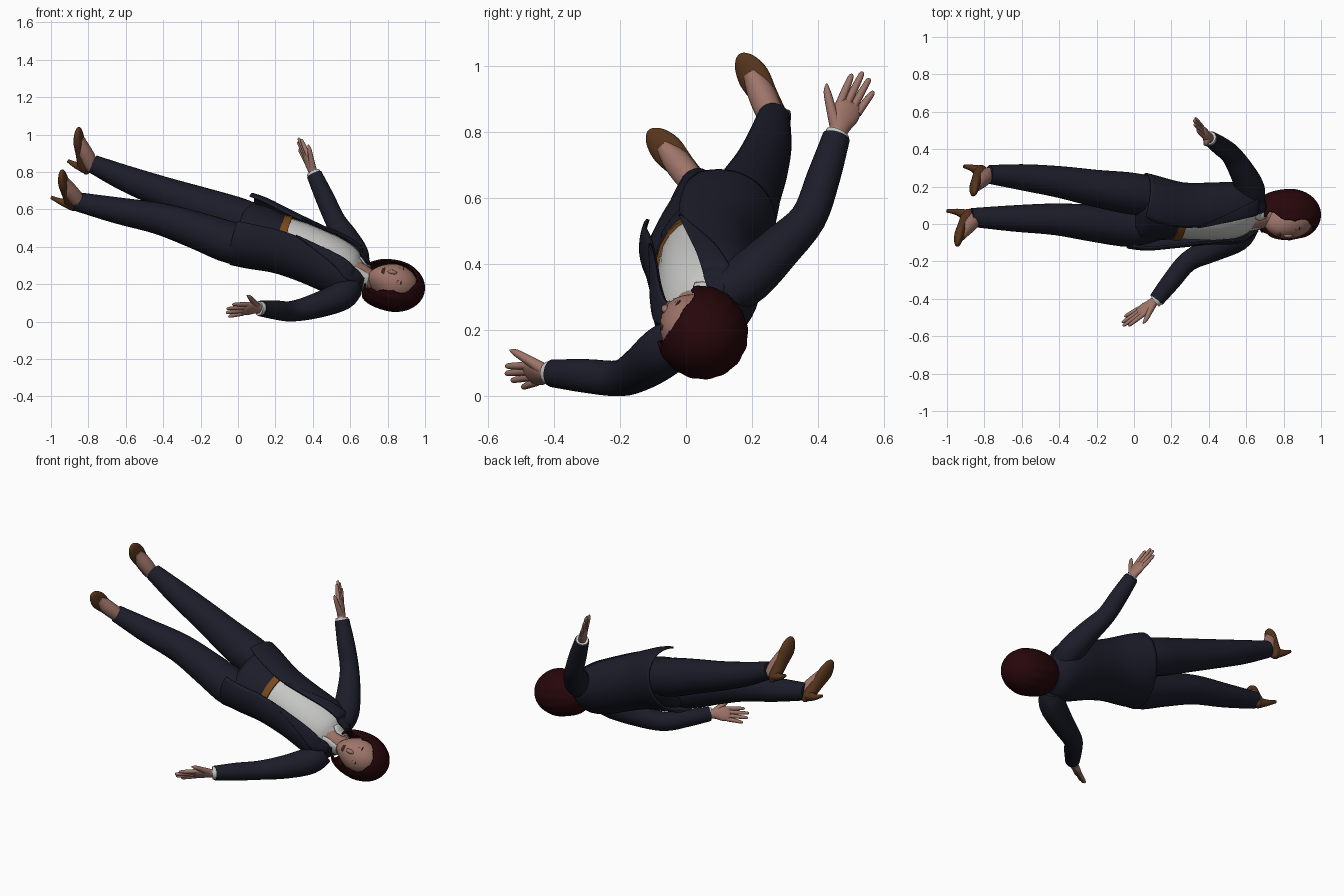
import bpy, bmesh
from math import sin, cos, radians, atan2
from mathutils import Vector, Matrix

if "Cube" in bpy.data.objects:
    bpy.data.objects.remove(bpy.data.objects["Cube"])


def material(name, r, g, b):
    m = bpy.data.materials.new(name)
    m.use_nodes = True
    m.diffuse_color = (r, g, b, 1)
    bsdf = m.node_tree.nodes["Principled BSDF"]
    bsdf.inputs["Base Color"].default_value = (r, g, b, 1)
    bsdf.inputs["Roughness"].default_value = 0.8
    return m


NAVY = material("navy cloth", .011, .012, .022)
WHITE = material("white cotton", .56, .56, .55)
SKIN = material("skin", .34, .175, .14)
HAIR = material("dark red hair", .02, .002, .003)
SHOE = material("brown leather", .095, .036, .012)
BELT = material("tan belt", .19, .065, .012)
LIPS = material("lips", .25, .09, .075)
DARK = material("dark eyes", .03, .015, .012)


def finish(name, bm, mat, thick=0):
    bmesh.ops.recalc_face_normals(bm, faces=bm.faces)
    me = bpy.data.meshes.new(name)
    bm.to_mesh(me)
    bm.free()
    me.materials.append(mat)
    me.shade_smooth()
    me.set_sharp_from_angle(angle=radians(45))
    ob = bpy.data.objects.new(name, me)
    bpy.context.collection.objects.link(ob)
    if thick:
        mod = ob.modifiers.new("thickness", "SOLIDIFY")
        mod.thickness = thick
        mod.offset = 0


def sample(rings, t):
    """Smooth interpolation through a list of rings."""
    n = len(rings) - 1
    i = min(int(t), n - 1)
    u = t - i
    p = [rings[max(0, min(n, i + k))] for k in (-1, 0, 1, 2)]
    return [b + u * ((c - a) / 2 + u * (a - 2.5 * b + 2 * c - d / 2
            + u * (1.5 * (b - c) + (d - a) / 2))) for a, b, c, d in zip(*p)]


def tube(name, mat, rings, lateral, steps=4, segs=24, thick=0):
    """Loft ellipses (x, y, z, half width, half depth[, gap, gap]) along a path."""
    rs = [sample(rings, k / steps) for k in range((len(rings) - 1) * steps + 1)]
    opened = len(rs[0]) > 5
    bm = bmesh.new()
    grid = []
    for k, r in enumerate(rs):
        c = Vector(r[:3])
        t = (Vector(rs[min(k + 1, len(rs) - 1)][:3]) - Vector(rs[max(k - 1, 0)][:3])).normalized()
        lat = Vector(lateral)
        lat = (lat - t * lat.dot(t)).normalized()
        dep = t.cross(lat)
        g0, g1 = r[5:] if opened else (0, 0)
        row = []
        for j in range(segs + opened):
            th = radians(g0 + (360 - g0 - g1) * j / segs)
            row.append(bm.verts.new(c + lat * r[3] * sin(th) + dep * r[4] * cos(th)))
        grid.append(row)
    for p, q in zip(grid, grid[1:]):
        for j in range(segs):
            k = (j + 1) % len(p)
            bm.faces.new((p[j], p[k], q[k], q[j]))
    if not opened:
        bm.faces.new(grid[0])
        bm.faces.new(grid[-1])
    finish(name, bm, mat, thick)


def limb(name, mat, pts, lateral, **kw):
    """Round tube from (point, radius) pairs."""
    tube(name, mat, [(*p, r, r) for p, r in pts], lateral, **kw)


SIDE = Vector((.18, .75, .63)).normalized()

# Jacket with an open front; the last two numbers are the gap angles
jacket = [(.02, .07, .495, .218, .178, 26, 33),
          (.1, .057, .472, .208, .178, 20, 32),
          (.25, .048, .422, .178, .16, 15, 27),
          (.4, .055, .36, .17, .149, 20, 27),
          (.52, .06, .305, .172, .142, 26, 26),
          (.6, .06, .26, .162, .12, 30, 26),
          (.65, .055, .245, .12, .09, 36, 30),
          (.685, .05, .235, .075, .068, 55, 50)]
tube("jacket", NAVY, jacket, SIDE, segs=48, thick=.01)

# Lapels: a second cloth layer along each front edge, widening upwards
for word, side in (("right", 1), ("left", -1)):
    lapel = []
    for k in range(12):
        t = 2.2 + .4 * k
        r = sample(jacket, t)
        g = r[5] if side > 0 else r[6]
        gaps = (g - 1, 359 - g - 30 * min(1, (t - 2.2) / 2.6))
        lapel.append((*r[:3], r[3] + .007, r[4] + .007, *gaps[::side]))
    tube(word + "_lapel", NAVY, lapel, SIDE, steps=2, segs=8, thick=.008)

# Shirt, belt and trouser top
tube("shirt", WHITE, [(.215, .062, .426, .15, .13), (.3, .06, .4, .15, .134),
                      (.42, .058, .35, .15, .137), (.52, .06, .305, .15, .128),
                      (.6, .058, .262, .13, .104), (.655, .052, .243, .07, .066)], SIDE)
tube("belt", BELT, [(.212, .063, .428, .16, .138), (.252, .061, .417, .16, .14)], SIDE)
tube("trouser_top", NAVY, [(.22, .063, .426, .157, .132), (.12, .073, .457, .182, .138),
                           (.04, .08, .475, .19, .135), (-.0, .082, .486, .165, .10)], SIDE)
tube("shirt_collar", WHITE, [(.615, .054, .257, .098, .096, 25, 25), (.655, .048, .24, .078, .079, 20, 20),
                             (.7, .046, .231, .06, .064, 32, 32)], SIDE, thick=.006)
limb("neck", SKIN, [((.58, .028, .287), .066), ((.65, .033, .254), .06),
                    ((.71, .04, .225), .052), ((.8, .045, .2), .055)], SIDE)

# Legs, feet and pumps: hip, thigh, knee, calf, hem, shoe back, toe, heel tip
legs = {
    "left": [(.1, .01, .41), (-.03, -.01, .42), (-.22, .005, .487), (-.42, .025, .55),
             (-.65, .03, .595), (-.87, .035, .643),
             (-.89, .07, .605), (-.935, -.115, .805), (-1, .07, .665)],
    "right": [(.1, .15, .52), (-.03, .165, .56), (-.2, .19, .62), (-.4, .225, .69),
              (-.6, .25, .765), (-.775, .265, .842),
              (-.825, .3, .80), (-.845, .16, 1.035), (-.91, .308, .86)],
}
for word, p in legs.items():
    p = [Vector(v) for v in p]
    limb(word + "_trouser_leg", NAVY, list(zip(p, (.105, .112, .1, .085, .07, .05))), SIDE)
    hem, back, toe, tip = p[5:]
    along = toe - back
    up = (p[4] - hem).normalized()
    up = (up - along * up.dot(along) / along.length_squared).normalized()
    across = along.cross(up)
    limb(word + "_foot", SKIN,
         [(hem + (p[4] - hem) * .15, .042), (back + along * .16 + up * .05, .039),
          (back + along * .34 + up * .028, .042), (back + along * .55 + up * .004, .04),
          (back + along * .76 - up * .004, .024)], across)
    profile = ((0, .01, .012, 0), (.04, .028, .03, .008), (.2, .037, .036, .006),
               (.45, .042, .028, -.006), (.7, .05, .027, -.012),
               (.88, .038, .02, -.011), (.97, .02, .012, -.009), (1, .006, .005, -.008))
    tube(word + "_shoe", SHOE, [(*(back + along * f + up * h), a, b) for f, a, b, h in profile], across)
    limb(word + "_heel", SHOE, [(back + along * .12, .032), (back.lerp(tip, .5) + along * .03, .018),
                                (tip, .009)], across, segs=12)

# Arms and hands: shoulder, upper arm, elbow, forearm, wrist, finger and thumb directions
arms = {
    "left": [(.6, -.01, .18), (.55, -.07, .135), (.42, -.135, .085), (.29, -.2, .055),
             (.2, -.305, .062), (.12, -.405, .07), (-.8, -.6, -.03), (.4, -.48, .78)],
    "right": [(.63, .12, .31), (.62, .19, .36), (.575, .285, .45), (.52, .37, .54),
              (.465, .415, .66), (.408, .455, .785), (-.38, .38, .85), (.2, -.83, .46)],
}
for word, p in arms.items():
    p = [Vector(v) for v in p]
    wrist, d, s = p[5], p[6].normalized(), p[7].normalized()
    limb(word + "_sleeve", NAVY, list(zip(p, (.07, .078, .067, .055, .051, .042))), s)
    limb(word + "_shirt_cuff", WHITE, [(wrist - d * .02, .038), (wrist + d * .012, .037)], s)

    def at(f, w):
        return wrist + d * f + s * w

    palm = ((-.01, 0, .027, .023), (.03, .002, .03, .023), (.07, .004, .043, .021),
            (.105, .002, .042, .017), (.12, .002, .035, .011))
    tube(word + "_palm", SKIN, [(*at(f, w), a, b) for f, w, a, b in palm], s)
    for i, reach in enumerate((.205, .228, .22, .19)):
        base, spread = .033 - .021 * i, .035 - .027 * i
        limb(f"{word}_finger_{i + 1}", SKIN,
             [(at(.1, base), .0125), (at((.1 + reach) / 2, (base + spread) / 2), .0115),
              (at(reach - .01, spread), .0085), (at(reach, spread), .003)], s, segs=10)
    limb(word + "_thumb", SKIN, [(at(.025, .01), .02), (at(.07, .048), .0155),
                                 (at(.115, .083), .011), (at(.137, .094), .003)], s, segs=10)

# Head, in its own frame: sideways, forward, up
UP = Vector((.97, .03, -.2)).normalized()
FRONT = Vector((.12, -.83, .52))
FRONT = (FRONT - UP * FRONT.dot(UP)).normalized()
ACROSS = FRONT.cross(UP)
HEAD = Matrix.Translation((.832, .048, .191)) @ Matrix((ACROSS, FRONT, UP)).transposed().to_4x4()


def ball(name, mat, pos, size, shape=None, thick=0, segs=32):
    bm = bmesh.new()
    bmesh.ops.create_uvsphere(bm, u_segments=segs, v_segments=segs // 2, radius=1)
    if shape:
        shape(bm)
    bm.transform(HEAD @ Matrix.Translation(pos) @ Matrix.Diagonal((*size, 1)))
    finish(name, bm, mat, thick)


def face_shape(bm):
    # Narrow towards the chin
    for v in bm.verts:
        if v.co.z < 0:
            v.co.x *= 1 + .3 * v.co.z
            v.co.y += -.12 * v.co.z


def hair_shape(bm):
    # Open over the face and under the nape, full at the bottom, with soft strands
    def gone(c):
        return c.z < -.95 or (c.y > .25 and c.z < .66 - .7 * c.x * c.x and abs(c.x) < .68)
    bmesh.ops.delete(bm, geom=[f for f in bm.faces if gone(f.calc_center_median())], context="FACES")
    for _ in range(6):
        rim = [v for v in bm.verts if v.is_boundary]
        bmesh.ops.smooth_vert(bm, verts=rim, factor=.5, use_axis_x=True, use_axis_y=True, use_axis_z=True)
    for v in bm.verts:
        grow = 1 + .012 * sin(16 * atan2(v.co.x, v.co.y)) * (1 - abs(v.co.z))
        if v.co.z < 0:
            grow *= max(.2, 1 - v.co.z ** 2) ** -.28
        v.co.x *= grow
        v.co.y *= grow


ball("face", SKIN, (0, .022, -.01), (.104, .109, .137), face_shape, segs=48)
ball("hair", HAIR, (0, 0, 0), (.132, .135, .164), hair_shape, .01, segs=96)
ball("hair_inner", HAIR, (0, -.024, .008), (.122, .106, .145))
ball("nose", SKIN, (0, .128, -.025), (.013, .015, .026))
ball("upper_lip", LIPS, (0, .126, -.07), (.022, .006, .004))
ball("lower_lip", LIPS, (0, .125, -.077), (.018, .007, .005))
for word, x in (("right", .038), ("left", -.038)):
    ball(word + "_eye", WHITE, (x, .115, .012), (.011, .006, .004))
    ball(word + "_iris", DARK, (x, .119, .012), (.005, .003, .004))
    ball(word + "_eyebrow", DARK, (x, .115, .032), (.018, .004, .0025))
